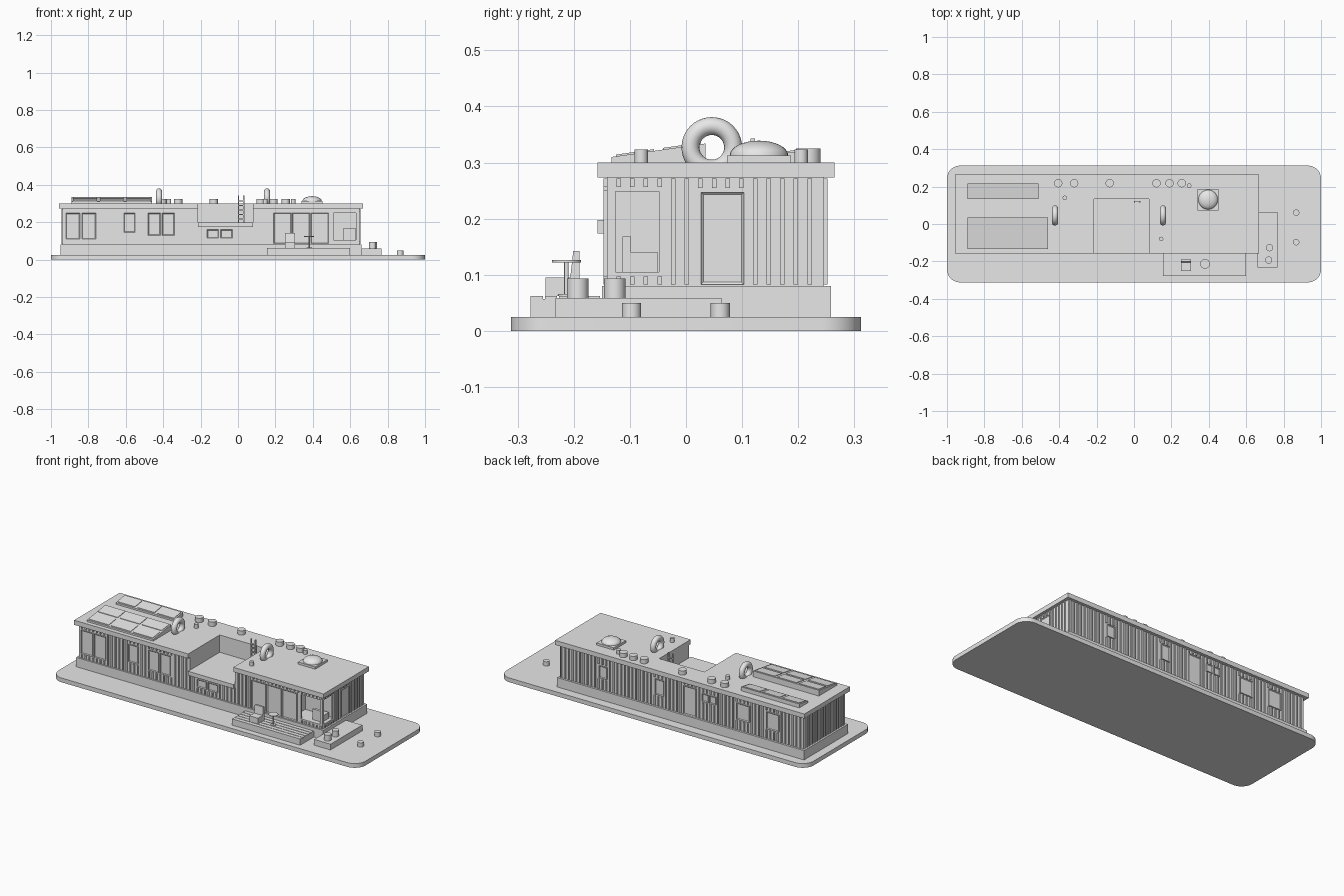
import bpy, bmesh
from math import pi
from mathutils import Matrix, Vector

if "Cube" in bpy.data.objects:
    bpy.data.objects.remove(bpy.data.objects["Cube"])

grey = bpy.data.materials.new("plain_grey")
grey.use_nodes = True
grey.diffuse_color = (0.8, 0.8, 0.8, 1)
grey.node_tree.nodes["Principled BSDF"].inputs["Base Color"].default_value = (0.8, 0.8, 0.8, 1)


def finish(name, bm, smooth=False):
    bmesh.ops.recalc_face_normals(bm, faces=bm.faces)
    mesh = bpy.data.meshes.new(name)
    bm.to_mesh(mesh)
    bm.free()
    mesh.materials.append(grey)
    ob = bpy.data.objects.new(name, mesh)
    bpy.context.collection.objects.link(ob)
    if smooth:
        bpy.ops.object.select_all(action='DESELECT')
        ob.select_set(True)
        bpy.context.view_layer.objects.active = ob
        bpy.ops.object.shade_smooth_by_angle()
    return ob


def add_box(bm, a, b):
    a, b = Vector(a), Vector(b)
    size = [abs(v) for v in b - a]
    m = Matrix.Translation((a + b) / 2) @ Matrix.Diagonal((*size, 1))
    return bmesh.ops.create_cube(bm, size=1, matrix=m)["verts"]


def boxes(name, pairs):
    bm = bmesh.new()
    for a, b in pairs:
        add_box(bm, a, b)
    return finish(name, bm)


def prism(name, pts, z0, z1):
    bm = bmesh.new()
    face = bm.faces.new([bm.verts.new((x, y, z0)) for x, y in pts])
    top = bmesh.ops.extrude_face_region(bm, geom=[face])["geom"]
    bmesh.ops.translate(bm, vec=(0, 0, z1 - z0),
                        verts=[v for v in top if isinstance(v, bmesh.types.BMVert)])
    return finish(name, bm)


def cylinder(name, x, y, r, z0, z1):
    bm = bmesh.new()
    bmesh.ops.create_cone(bm, cap_ends=True, segments=32, radius1=r, radius2=r,
                          depth=z1 - z0, matrix=Matrix.Translation((x, y, (z0 + z1) / 2)))
    return finish(name, bm, True)


def wedge(bm, x0, x1, y0, y1, z0, za, zb):
    # box whose top slopes from za at the front to zb at the back
    for v in add_box(bm, (x0, y0, z0), (x1, y1, z0 + 0.1)):
        if v.co.z > z0 + 0.05:
            v.co.z = za if v.co.y < (y0 + y1) / 2 else zb


# Ground slab with rounded corners
bm = bmesh.new()
add_box(bm, (-1, -0.312, 0), (1, 0.312, 0.025))
upright = [e for e in bm.edges if abs(e.verts[0].co.z - e.verts[1].co.z) > 0.01]
bmesh.ops.bevel(bm, geom=upright, offset=0.07, segments=10, profile=0.5, affect='EDGES')
finish("ground_slab", bm, True)

# Building body: plinth, walls and roof, with a terrace cut into the upper half
NX0, NX1, NY = -0.214, 0.08, 0.135
WX0, WX1, WY0, WY1 = -0.938, 0.649, -0.141, 0.246


def notched(x0, x1, y0, y1):
    return [(x0, y0), (NX0, y0), (NX0, NY), (NX1, NY), (NX1, y0), (x1, y0), (x1, y1), (x0, y1)]


boxes("plinth", [((-0.95, -0.15, 0.025), (0.66, 0.258, 0.08))])
lower = boxes("lower_walls", [((WX0, WY0, 0.08), (WX1, WY1, 0.176))])
upper = prism("upper_walls", notched(WX0, WX1, WY0, WY1), 0.176, 0.273)
prism("roof", notched(-0.957, 0.668, -0.158, 0.265), 0.273, 0.3)
boxes("terrace_floor", [((NX0, -0.158, 0.174), (NX1, NY, 0.198))])

# Open corner room cut out of the walls
cuts = [((0.46, -0.131, 0.105), (0.64, -0.03, 0.248)),
        ((0.51, -0.2, 0.105), (0.632, -0.1, 0.248)),
        ((0.6, -0.126, 0.105), (0.7, -0.048, 0.248))]
for cut in cuts:
    cutter = boxes("room_cutter", [cut])
    cutter.hide_render = True
    for wall in (lower, upper):
        mod = wall.modifiers.new("room", 'BOOLEAN')
        mod.operation, mod.object, mod.solver = 'DIFFERENCE', cutter, 'EXACT'
        with bpy.context.temp_override(object=wall, active_object=wall):
            bpy.ops.object.modifier_apply(modifier=mod.name)
    bpy.data.objects.remove(cutter)
boxes("armchair", [((0.565, -0.113, 0.105), (0.627, -0.098, 0.168)),
                   ((0.565, -0.098, 0.105), (0.627, -0.05, 0.14))])

# Battens and framed openings on each wall: openings are (start, end, bottom, top)
STEP, BATTEN, DEPTH = 0.0243, 0.008, 0.006
room_front, room_side = (0.51, 0.632, 0.105, 0.248), (-0.126, -0.048, 0.105, 0.248)
walls = {
    "front": (WX0, WX1, lambda u, d, z: (u, WY0 - d, z), (0, -1, 0), [
        (-0.92, -0.845, 0.11, 0.248), (-0.835, -0.76, 0.11, 0.248), (-0.61, -0.55, 0.145, 0.248),
        (-0.48, -0.415, 0.13, 0.248), (-0.405, -0.34, 0.13, 0.248),
        (-0.165, -0.103, 0.115, 0.16), (-0.093, -0.03, 0.115, 0.16),
        (0.19, 0.285, 0.085, 0.25), (0.29, 0.385, 0.085, 0.25), (0.39, 0.485, 0.085, 0.25)]),
    "back": (WX0, WX1, lambda u, d, z: (u, WY1 + d, z), (0, 1, 0), [
        (0.34, 0.39, 0.15, 0.22), (-0.03, 0.025, 0.15, 0.24), (-0.24, -0.16, 0.083, 0.25),
        (-0.32, -0.28, 0.19, 0.235), (-0.37, -0.33, 0.19, 0.235),
        (-0.59, -0.505, 0.145, 0.24), (-0.78, -0.7, 0.14, 0.24)]),
    "right": (WY0, WY1, lambda u, d, z: (WX1 + d, u, z), (1, 0, 0), [(0.027, 0.103, 0.083, 0.247)]),
    "left": (WY0, WY1, lambda u, d, z: (WX0 - d, u, z), (-1, 0, 0), []),
}
for side, (u0, u1, place, out, openings) in walls.items():
    holes = openings + {"front": [room_front], "right": [room_side]}.get(side, [])
    bm = bmesh.new()
    u = u0 + 0.021
    while u < u1 - 0.01:
        top = 0.174 if side == "front" and NX0 < u < NX1 else 0.272
        spans = [(0.083, top)]
        for a, b, lo, hi in holes:
            if a - BATTEN < u < b + BATTEN:
                spans = [(0.083, lo - 0.008), (hi + 0.008, top)]
        for lo, hi in spans:
            if hi - lo > 0.004:
                add_box(bm, place(u - BATTEN / 2, 0, lo), place(u + BATTEN / 2, DEPTH, hi))
        u += STEP
    finish(side + "_battens", bm)

    bm = bmesh.new()
    for a, b, lo, hi in openings:
        verts = add_box(bm, place(a, 0, lo), place(b, DEPTH, hi))
        bm.normal_update()
        faces = {f for v in verts for f in v.link_faces}
        pane = [f for f in faces if f.normal.dot(Vector(out)) > 0.9]
        bmesh.ops.inset_region(bm, faces=pane, thickness=0.006, depth=-0.004)
    finish(side + "_windows_and_doors", bm)

# Front deck with planks, and side deck
DX0, DX1, DY0 = 0.155, 0.599, -0.277
planks = [((DX0, DY0, 0.025), (DX1, -0.15, 0.057))]
for i in range(5):
    y = DY0 + i * 0.0255
    planks.append(((DX0, y, 0.057), (DX1, y + 0.022, 0.062)))
boxes("front_deck", planks)
boxes("side_deck", [((0.66, -0.233, 0.025), (0.766, 0.063, 0.059))])

# Deck chair with a leaning back, and round table
boxes("chair_seat", [((0.25, -0.25, 0.062), (0.305, -0.2, 0.095))])
bm = bmesh.new()
for v in add_box(bm, (0.25, -0.21, 0.062), (0.305, -0.19, 0.142)):
    if v.co.z > 0.1 and v.co.y < -0.2:
        v.co.y += 0.009
finish("chair_back", bm)
for part, r, z0, z1 in (("foot", 0.015, 0.062, 0.066), ("post", 0.004, 0.066, 0.122),
                        ("top", 0.026, 0.122, 0.126)):
    cylinder("table_" + part, 0.38, -0.213, r, z0, z1)

# Pots
for x, y, r, z0, z1 in ((0.72, -0.193, 0.019, 0.059, 0.093), (0.725, -0.127, 0.019, 0.059, 0.093),
                        (0.867, -0.097, 0.017, 0.025, 0.05), (0.867, 0.061, 0.017, 0.025, 0.05)):
    cylinder("pot", x, y, r, z0, z1)

# Roof vents
for x in (-0.405, -0.32, -0.13, 0.12, 0.19, 0.255):
    cylinder("roof_vent", x, 0.218, 0.022, 0.3, 0.325)
for x, y in ((-0.37, 0.14), (0.145, -0.08), (0.295, 0.205)):
    cylinder("small_vent", x, y, 0.012, 0.3, 0.323)

# Standing rings on the roof
for x in (-0.422, 0.155):
    bpy.ops.mesh.primitive_torus_add(location=(x, 0.046, 0.327), rotation=(0, pi / 2, 0),
                                     major_radius=0.038, minor_radius=0.016,
                                     major_segments=40, minor_segments=16)
    ring = bpy.context.object
    ring.name = "roof_ring"
    ring.data.materials.append(grey)
    bpy.ops.object.shade_smooth()

# Skylight dome on a square curb
boxes("skylight_curb", [((0.34, 0.073, 0.3), (0.452, 0.187, 0.313))])
bm = bmesh.new()
bmesh.ops.create_uvsphere(bm, u_segments=32, v_segments=16, radius=1)
bmesh.ops.bisect_plane(bm, geom=bm.verts[:] + bm.edges[:] + bm.faces[:], plane_co=(0, 0, 0),
                       plane_no=(0, 0, -1), clear_outer=True)
bmesh.ops.transform(bm, verts=bm.verts, matrix=Matrix.Translation((0.396, 0.13, 0.313))
                    @ Matrix.Diagonal((0.052, 0.052, 0.026, 1)))
finish("skylight_dome", bm, True)

# Sloping solar panels with raised cells
for x0, x1, y0, y1, za, zb, rows in ((-0.89, -0.46, -0.133, 0.035, 0.31, 0.334, 2),
                                     (-0.89, -0.51, 0.135, 0.217, 0.31, 0.323, 1)):
    bm = bmesh.new()
    wedge(bm, x0, x1, y0, y1, 0.3, za, zb)
    w, h, gap, slope = (x1 - x0) / 3, (y1 - y0) / rows, 0.008, (zb - za) / (y1 - y0)
    for i in range(3):
        for j in range(rows):
            a, b = y0 + j * h + gap, y0 + (j + 1) * h - gap
            wedge(bm, x0 + i * w + gap, x0 + (i + 1) * w - gap, a, b, 0.302,
                  za + (a - y0) * slope + 0.003, za + (b - y0) * slope + 0.003)
    finish("solar_panel", bm)

# Ladder from the terrace to the roof
ladder = [((x, 0.115, 0.198), (x + 0.006, 0.123, 0.343)) for x in (0.0, 0.028)]
ladder += [((0.0, 0.117, 0.215 + i * 0.024), (0.034, 0.121, 0.22 + i * 0.024)) for i in range(5)]
boxes("ladder", ladder)
